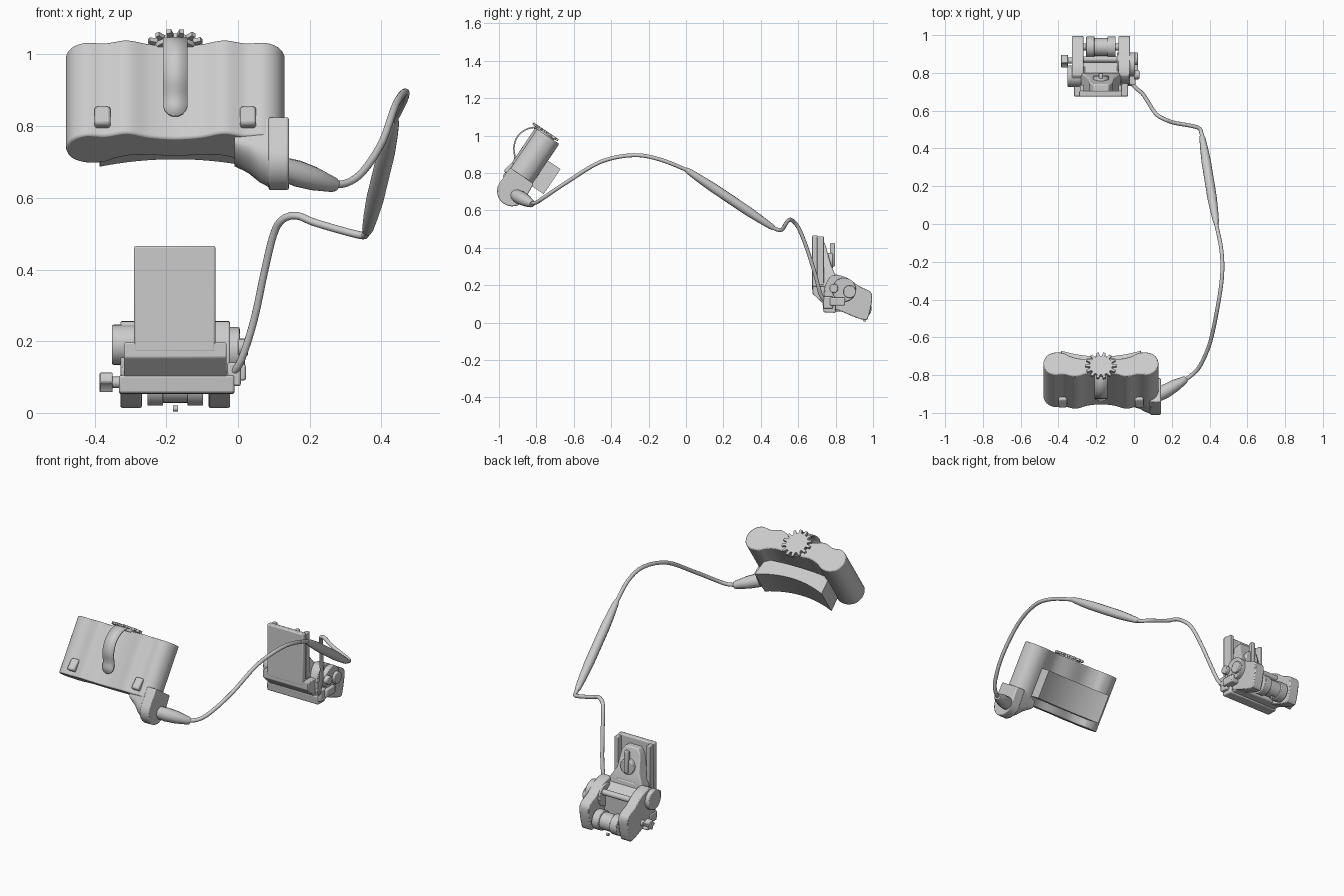
import bpy, bmesh
from math import sin, cos, pi, radians
from mathutils import Vector

if "Cube" in bpy.data.objects:
    bpy.data.objects.remove(bpy.data.objects["Cube"])

TILT = (-radians(34), 0, 0)   # the battery pack leans back
CX = -0.175                   # symmetry plane of pack and mount


def finish(name, bm, rot=None, bevel=0.0):
    bmesh.ops.recalc_face_normals(bm, faces=bm.faces)
    me = bpy.data.meshes.new(name)
    bm.to_mesh(me)
    bm.free()
    ob = bpy.data.objects.new(name, me)
    bpy.context.collection.objects.link(ob)
    if rot:
        ob.rotation_euler = rot
    if bevel:
        m = ob.modifiers.new("bevel", 'BEVEL')
        m.width, m.segments, m.limit_method = bevel, 2, 'ANGLE'
        m.angle_limit = radians(40)
    return ob


def prism(name, pts, axis, lo, hi, rot=None, bevel=0.0):
    """Extrude a 2D outline along x (outline y,z) or z (outline x,y)."""
    bm = bmesh.new()
    put = (lambda p, t: (t, p[0], p[1])) if axis == 'x' else (lambda p, t: (p[0], p[1], t))
    a = [bm.verts.new(put(p, lo)) for p in pts]
    b = [bm.verts.new(put(p, hi)) for p in pts]
    n = len(pts)
    bm.faces.new(a)
    bm.faces.new(b)
    for i in range(n):
        j = (i + 1) % n
        bm.faces.new((a[i], a[j], b[j], b[i]))
    return finish(name, bm, rot, bevel)


def box(name, x, y, z, rot=None, bevel=0.0):
    return prism(name, [(x[0], y[0]), (x[1], y[0]), (x[1], y[1]), (x[0], y[1])],
                 'z', z[0], z[1], rot, bevel)


def cyl(name, y, z, r, lo, hi, n=28, bevel=0.0):
    """Cylinder lying along x."""
    return prism(name, circle(y, z, r, n), 'x', lo, hi, None, bevel)


def circle(u, v, r, n=28):
    return [(u + r * cos(2 * pi * i / n), v + r * sin(2 * pi * i / n)) for i in range(n)]


def mirror_x(x):
    return 2 * CX - x


def catmull(pts, steps, closed=False):
    out, n = [], len(pts)
    P = [Vector(p) for p in pts]
    get = (lambda i: P[i % n]) if closed else (lambda i: P[max(0, min(n - 1, i))])
    for i in range(n if closed else n - 1):
        p0, p1, p2, p3 = get(i - 1), get(i), get(i + 1), get(i + 2)
        for s in range(steps):
            t = s / steps
            out.append(0.5 * (2 * p1 + (p2 - p0) * t + (2 * p0 - 5 * p1 + 4 * p2 - p3) * t * t
                              + (3 * p1 - p0 - 3 * p2 + p3) * t ** 3))
    return out if closed else out + [P[-1]]


def tube(name, pts, radii):
    cu = bpy.data.curves.new(name, 'CURVE')
    cu.dimensions, cu.bevel_depth, cu.bevel_resolution, cu.use_fill_caps = '3D', 1.0, 4, True
    sp = cu.splines.new('POLY')
    sp.points.add(len(pts) - 1)
    for p, co, r in zip(sp.points, pts, radii):
        p.co, p.radius = (*co, 1), r
    ob = bpy.data.objects.new(name, cu)
    bpy.context.collection.objects.link(ob)
    bpy.ops.object.select_all(action='DESELECT')
    ob.select_set(True)
    bpy.context.view_layer.objects.active = ob
    bpy.ops.object.convert(target='MESH')


# Battery pack: lobed outline around the cells, mirrored
half = [(0, -1.222), (.07, -1.23), (.135, -1.25), (.195, -1.235), (.25, -1.238), (.288, -1.215),
        (.305, -1.17), (.29, -1.122), (.25, -1.098), (.20, -1.10), (.16, -1.122), (.10, -1.137), (0, -1.13)]
ring = half + [(-x, b) for x, b in half[-2:0:-1]]
outline = [(CX + p[0], p[1]) for p in catmull(ring, 5, True)]
prism("battery_case", outline, 'z', .10, .413, TILT, .006)

# Concave pad on the back of the pack
arc = [(CX + .211 * t, -1.052 + .037 * t * t) for t in [i / 8 - 1 for i in range(17)]]
front = [(CX + .2 * t, -1.125 + .01 * t * t) for t in [1 - i / 4 for i in range(9)]]
prism("back_pad", arc + front, 'z', .144, .305, TILT)

# Toothed cap wheel on top
prism("wheel_base", circle(CX, -1.193, .062), 'z', .405, .421, TILT)
teeth = []
for i in range(14):
    for k, r in ((-.32, .06), (-.17, .082), (.17, .082), (.32, .06)):
        a = 2 * pi * (i + k) / 14
        teeth.append((CX + r * cos(a), -1.193 + r * sin(a)))
prism("cap_wheel", teeth, 'z', .419, .432, TILT)

# Looped strap clip on the front
path = catmull([(-1.2, .424), (-1.25, .415), (-1.288, .375), (-1.303, .32), (-1.288, .265),
                (-1.25, .215), (-1.236, .165)], 5)
path = catmull([(*p,) for p in path], 1)
bm = bmesh.new()
rows = []
for i, p in enumerate(path):
    left = (p - path[-1]).length
    w = .034 if left > .034 else max(.008, (.034 ** 2 - (.034 - left) ** 2) ** .5)
    rows.append([bm.verts.new((CX + s * w, p[0], p[1])) for s in (-1, 1)])
for a, b in zip(rows, rows[1:]):
    bm.faces.new((a[0], a[1], b[1], b[0]))
clip = finish("strap_clip", bm, TILT)
m = clip.modifiers.new("thickness", 'SOLIDIFY')
m.thickness, m.offset = .008, 0

# Two tapered latch studs low on the front
for s in (-1, 1):
    x = CX + s * .203
    prism("latch_stud", [(-1.22, .195), (-1.25, .19), (-1.262, .135), (-1.258, .125), (-1.22, .125)],
          'x', x - .022, x + .022, TILT, .007)

# Cable outlet under the right end of the pack
tongue = [(-1.242, .16), (-1.244, .06)] + \
         [(-1.163 + .081 * cos(a), .06 + .078 * sin(a)) for a in [pi + pi * i / 12 for i in range(1, 12)]] + \
         [(-1.082, .06), (-1.09, .16)]
prism("outlet_plate", tongue, 'x', .085, .142, TILT, .006)
bm = bmesh.new()
rings = []
for x, k in ((-.01, .0), (.03, .35), (.06, .75), (.09, 1.0)):
    rings.append([bm.verts.new((x, -1.163 + (b + 1.163) * (.8 + .15 * k), .11 + (u - .11) * (.3 + .65 * k)))
                  for b, u in tongue])
for a, b in zip(rings, rings[1:]):
    for i in range(len(a)):
        j = (i + 1) % len(a)
        bm.faces.new((a[i], a[j], b[j], b[i]))
bm.faces.new(rings[0])
bm.faces.new(rings[-1])
finish("outlet_fairing", bm, TILT)

# Strain relief boot, cable and inline sleeve
a, b = Vector((.12, -.912, .682)), Vector((.275, -.822, .634))
tube("cable_boot", [a.lerp(b, t) for t in (0, .3, .6, .95, 1)], [.033, .037, .033, .021, .016])
cable_a = catmull([(.26, -.83, .637), (.305, -.8, .642), (.35, -.75, .675), (.402, -.63, .755), (.44, -.455, .86),
                   (.466, -.28, .895), (.463, -.14, .872), (.434, .005, .815), (.43, .03, .8)], 4)
tube("cable_front", cable_a, [.0105] * len(cable_a))
a, b = Vector((.436, 0, .818)), Vector((.36, .468, .505))
tube("inline_sleeve", [a.lerp(b, t) for t in (0, .03, .15, .3, .7, .85, .97, 1)],
     [.012, .016, .021, .025, .025, .021, .016, .012])
cable_b = catmull([(.365, .44, .525), (.357, .48, .5), (.335, .512, .497), (.217, .535, .53), (.165, .553, .55),
                   (.125, .575, .54), (.1, .605, .5), (.075, .645, .4), (.045, .69, .26), (.01, .72, .15),
                   (-.015, .75, .11)], 4)
tube("cable_rear", cable_b, [.0105] * len(cable_b))

# Mount: upright plate with a side rail and the wide foot below it
box("mount_plate", (-.29, -.063), (.675, .705), (.17, .466), None, .006)
for x in (-.287, -.085):
    box("plate_rail", (x, x + .022), (.70, .737), (.2, .46), None, .004)
prism("plate_foot", [(.676, .196), (.676, .155), (.735, .1), (.77, .1), (.77, .196)], 'x', -.318, -.032, None, .004)

# Tapered swing arm behind the plate, with its lock lever
bm = bmesh.new()
for z, w, y in ((.16, .115, .80), (.25, .105, .80), (.31, .07, .775), (.40, .06, .75), (.43, .04, .74)):
    for s in (-1, 1):
        for yy in (.70, y):
            bm.verts.new((CX + s * w, yy, z))
v = list(bm.verts)
for i in range(4):
    o = i * 4
    for p, q in ((0, 1), (1, 3), (3, 2), (2, 0)):
        bm.faces.new((v[o + p], v[o + q], v[o + 4 + q], v[o + 4 + p]))
bm.faces.new((v[0], v[1], v[3], v[2]))
bm.faces.new((v[16], v[17], v[19], v[18]))
finish("swing_arm", bm, None, .006)
knob = prism("lock_knob", circle(CX, .33, .043), 'z', -.785, -.74, (radians(90), 0, 0), .005)
knob.rotation_euler = (radians(90), 0, 0)
box("lock_lever", (CX - .012, CX + .012), (.77, .797), (.30, .425), None, .005)

# Hinge block, barrels and side knobs
prism("hinge_block", [(.735, .1), (.76, .06), (.85, .06), (.855, .19), (.80, .235), (.75, .2)],
      'x', -.325, -.025, None, .006)
prism("hinge_lip", [(.73, .105), (.735, .055), (.80, .052), (.80, .105)], 'x', -.332, -.01, None, .006)
cyl("hinge_barrel_left", .782, .19, .056, -.352, -.26, 28, .005)
cyl("hinge_barrel_right", .845, .175, .064, -.09, .005, 28, .005)
cyl("pivot_cap", .79, .183, .024, 0, .028, 20, .004)
cyl("pivot_cap_large", .875, .165, .034, 0, .02, 24, .004)
box("side_latch", (-.03, .022), (.77, .85), (.09, .135), None, .006)
box("cable_socket", (-.03, .008), (.735, .785), (.075, .14), None, .006)
cyl("knob_shaft", .865, .085, .016, -.37, -.3, 16)
star = [(.865 + (.038 if i % 2 else .025) * cos(i * pi / 5), .085 + (.03 if i % 2 else .02) * sin(i * pi / 5))
        for i in range(10)]
prism("tilt_knob", star, 'x', -.386, -.35, None, .003)

# Fork arms, mirrored, with stepped inner cheeks
fork = catmull([(.74, .13), (.745, .20), (.785, .255), (.86, .24), (.925, .195), (.985, .165), (.995, .12),
                (.975, .03), (.955, .014), (.90, .03), (.83, .06), (.765, .085)], 3, True)
for lo, hi in ((-.328, -.268), (mirror_x(-.268), mirror_x(-.328))):
    prism("fork_arm", fork, 'x', lo, hi, None, .005)

# Roller with end collars, cross bars and latch bar
cyl("roller", .937, .075, .047, -.25, -.1, 28)
for s in (-1, 1):
    x = CX + s * .056
    cyl("roller_collar", .937, .075, .055, x - .022, x + .022, 28, .003)
cyl("roller_axle", .937, .09, .018, -.3, -.05, 16)
cyl("fork_cross_bar", .872, .2, .016, -.28, -.07, 16)
box("latch_bar", (CX - .06, CX + .06), (.765, .80), (.22, .262), None, .01)
cyl("stop_screw", .955, .012, .008, CX - .007, CX + .007, 12)

# Smooth curved surfaces, keep hard edges
bpy.ops.object.select_all(action='SELECT')
bpy.context.view_layer.objects.active = bpy.data.objects["battery_case"]
bpy.ops.object.shade_smooth_by_angle(angle=radians(32))
